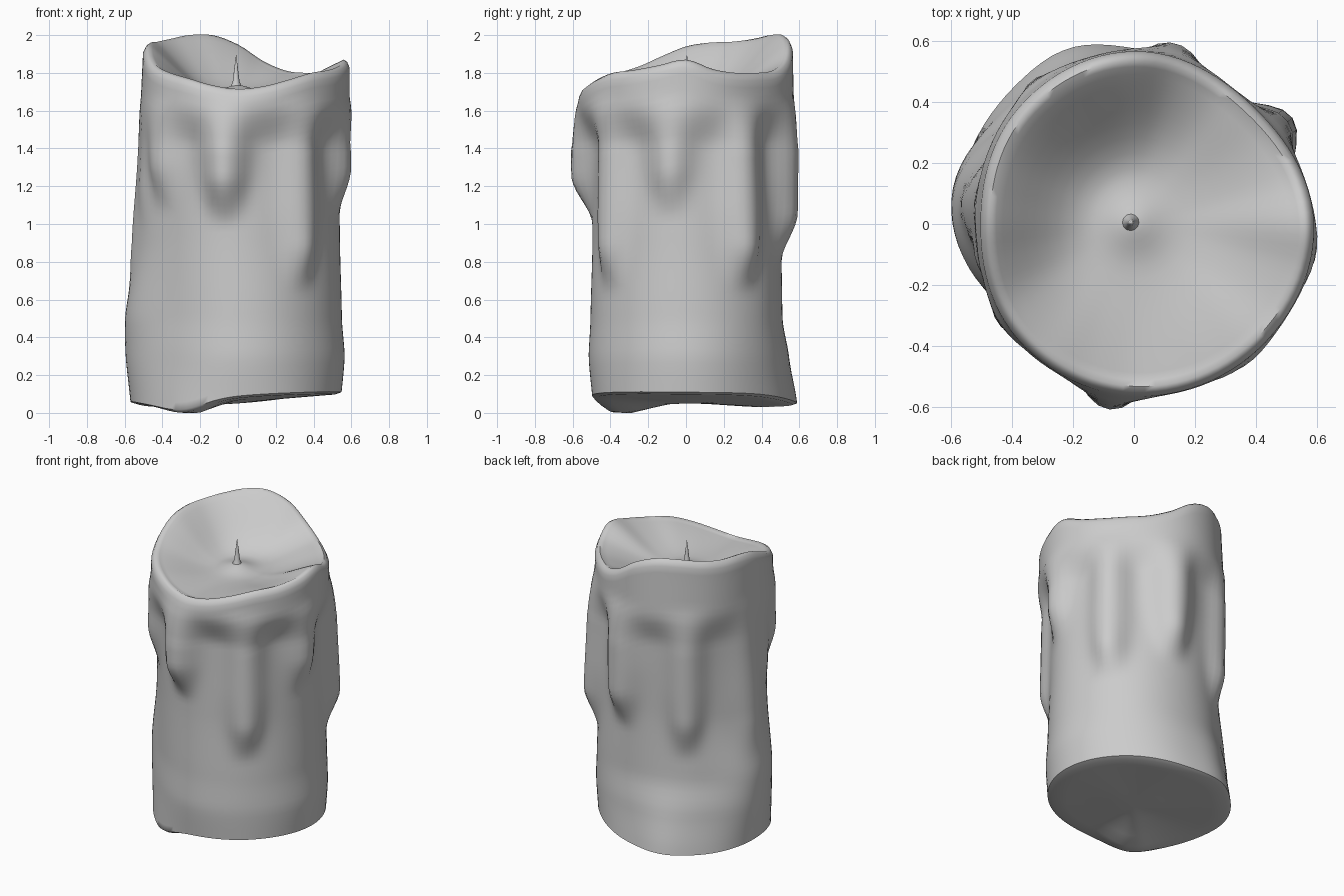
import bpy, bmesh, math
from mathutils import Vector

if "Cube" in bpy.data.objects:
    bpy.data.objects.remove(bpy.data.objects["Cube"])

N = 96          # points around
ROWS = 44       # rows up the side


def step(a, b, x):
    t = max(0.0, min(1.0, (x - a) / (b - a)))
    return t * t * (3 - 2 * t)


def around(vals, deg):
    """Smooth periodic interpolation of evenly spaced values around the candle."""
    n = len(vals)
    f = (deg % 360) / 360 * n
    i = int(f)
    t = f - i
    a, b, c, d = (vals[(i + k) % n] for k in (-1, 0, 1, 2))
    return b + 0.5 * t * (c - a + t * (2 * a - 5 * b + 4 * c - d + t * (3 * (b - c) + d - a)))


# values every 15 degrees, counter-clockwise from +x
RIM_Z = [1.87, 1.82, 1.80, 1.80, 1.81, 1.86, 1.95, 2.0, 2.0, 1.98, 1.965, 1.96,
         1.94, 1.89, 1.835, 1.80, 1.77, 1.735, 1.715, 1.73, 1.765, 1.80, 1.815, 1.84]
# values every 45 degrees
BASE_Z = [0.10, 0.09, 0.05, 0.03, 0.05, 0.03, 0.08, 0.10]
LEVELS = [(0.0, [.54, .535, .575, .595, .56, .505, .49, .52]),
          (0.3, [.565, .545, .54, .56, .58, .495, .515, .535]),
          (0.5, [.55, .54, .51, .525, .585, .485, .505, .525]),
          (0.9, [.54, .525, .505, .505, .535, .48, .495, .51]),
          (1.42, [.53, .505, .515, .505, .50, .485, .495, .50]),
          (1.62, [.59, .55, .57, .55, .515, .54, .565, .58]),
          (2.0, [.59, .545, .565, .535, .50, .53, .55, .575])]
# angle, lower end, thickness, half width in degrees
DRIPS = [(262, .98, .12, 12), (310, .62, .075, 11), (351, 1.02, .075, 11),
         (34, .62, .095, 11), (77, .78, .095, 12), (125, .64, .07, 11),
         (172, .6, .03, 12), (195, .95, .025, 10), (217, 1.05, .065, 12)]
# bulges near the foot: angle, height, thickness
BULGES = [(165, .42, .025), (110, .05, .03)]


def angle_diff(a, b):
    return (a - b + 180) % 360 - 180


def radius(deg, z):
    for (z0, v0), (z1, v1) in zip(LEVELS, LEVELS[1:]):
        if z <= z1 or z1 == 2.0:
            t = .5 * step(z0, z1, z) + .5 * max(0, min(1, (z - z0) / (z1 - z0)))
            r = around(v0, deg) * (1 - t) + around(v1, deg) * t
            break
    for ang, end, amp, w in DRIPS:
        d = angle_diff(deg, ang)
        w *= .75 + .35 * step(end, end + .5, z)
        fall = step(end, end + .28, z) * (1 - step(1.38, 1.7, z))
        r += amp * fall * math.exp(-(abs(d) / w) ** 2.2)
    for ang, h, amp in BULGES:
        r += amp * math.exp(-(angle_diff(deg, ang) / 16) ** 2 - ((z - h) / .3) ** 2)
    return r


def polar(deg, r, z):
    a = math.radians(deg)
    return Vector((r * math.cos(a), r * math.sin(a), z))


def add_object(bm, name, angle):
    bmesh.ops.recalc_face_normals(bm, faces=bm.faces)
    me = bpy.data.meshes.new(name)
    bm.to_mesh(me)
    bm.free()
    ob = bpy.data.objects.new(name, me)
    bpy.context.collection.objects.link(ob)
    bpy.ops.object.select_all(action='DESELECT')
    ob.select_set(True)
    bpy.context.view_layer.objects.active = ob
    bpy.ops.object.shade_smooth_by_angle(angle=math.radians(angle))
    return ob


# wax body: rings over the underside, up the side, over the rim, into the bowl
rings = []
degs = [360 * i / N for i in range(N)]


def low(deg, s):
    z = .055 + (around(BASE_Z, deg) - .055) * s
    p = polar(deg, .5 * s, z)
    z -= .045 * math.exp(-((p.x + .23) ** 2 + (p.y + .33) ** 2) / .02)
    return max(0, z)


for s in (.3, .6, .8, .95):
    rings.append([polar(d, radius(d, 0) * s, low(d, s)) for d in degs])
for k in range(ROWS + 1):
    t = k / ROWS
    ring = []
    for d in degs:
        z0, z1 = low(d, 1) + .01, around(RIM_Z, d) - .04
        z = z0 + (z1 - z0) * t
        ring.append(polar(d, radius(d, z), z))
    rings.append(ring)
for inset, drop in ((.012, .012), (.03, 0), (.05, .01)):
    rings.append([polar(d, radius(d, around(RIM_Z, d)) - inset, around(RIM_Z, d) - drop)
                  for d in degs])
for s in (.95, .88, .8, .72, .64, .55, .45, .35, .28, .22, .16, .11, .06):
    ring = []
    for d in degs:
        zr = around(RIM_Z, d) - .01
        r = (radius(d, zr) - .05) * s
        f = .6 * step(.3, 1.08, s) / step(.3, 1.08, 1) + .4 * s ** 2.5
        z = 1.70 + (zr - 1.70) * f
        z += .035 * math.exp(-(r / .09) ** 2)
        ring.append(polar(d, r, z))
    rings.append(ring)

bm = bmesh.new()
vr = [[bm.verts.new(p) for p in ring] for ring in rings]
for a, b in zip(vr, vr[1:]):
    for i in range(N):
        j = (i + 1) % N
        bm.faces.new((a[i], a[j], b[j], b[i]))
for ring, z in ((vr[0], .05), (vr[-1], 1.737)):
    c = bm.verts.new((0, 0, z))
    for i in range(N):
        bm.faces.new((ring[i], ring[(i + 1) % N], c))
add_object(bm, "wax_body", 60)

# wick: thin spike
bm = bmesh.new()
prof = [(.03, 1.725), (.018, 1.755), (.009, 1.83)]
wr = [[bm.verts.new(polar(30 * i, r, z) + Vector((-.01, .005, 0))) for i in range(12)]
      for r, z in prof]
for a, b in zip(wr, wr[1:]):
    for i in range(12):
        j = (i + 1) % 12
        bm.faces.new((a[i], a[j], b[j], b[i]))
tip = bm.verts.new((-.01, .005, 1.90))
for i in range(12):
    bm.faces.new((wr[-1][i], wr[-1][(i + 1) % 12], tip))
add_object(bm, "wick", 60)
